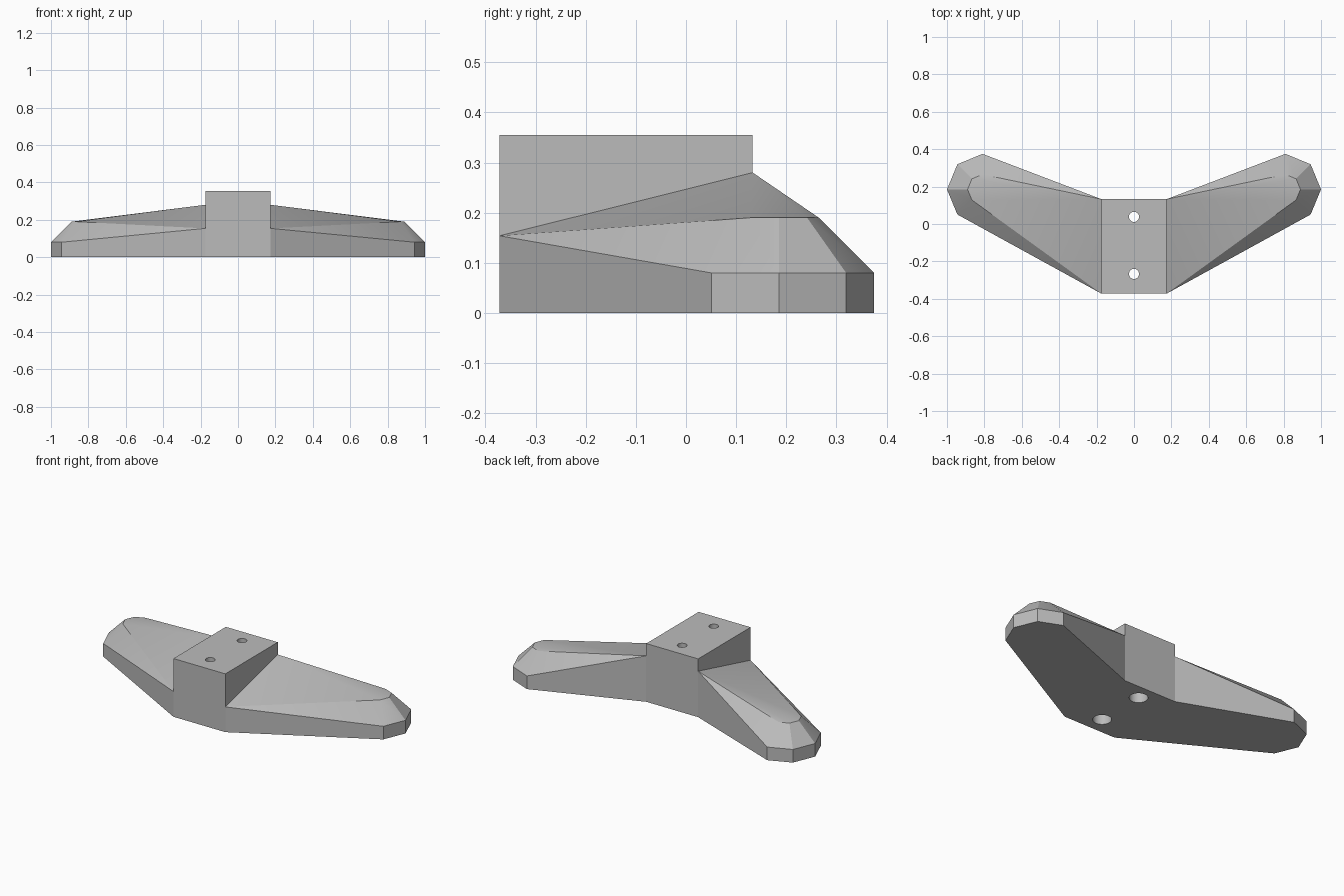
import bpy, bmesh
from math import cos, sin, radians

cube = bpy.data.objects.get("Cube")
if cube:
    bpy.data.objects.remove(cube, do_unlink=True)

# Single grey plastic
grey = bpy.data.materials.new("plain grey")
grey.use_nodes = True
colour = (0.5, 0.5, 0.5, 1)
grey.diffuse_color = colour
grey.node_tree.nodes["Principled BSDF"].inputs["Base Color"].default_value = colour

HALF, FRONT, BACK, TOP = 0.175, -0.372, 0.133, 0.355


def hull_object(name, points):
    """Convex solid around the given points."""
    bm = bmesh.new()
    for p in points:
        bm.verts.new(p)
    bmesh.ops.convex_hull(bm, input=bm.verts)
    bmesh.ops.dissolve_limit(bm, angle_limit=radians(0.5), verts=bm.verts, edges=bm.edges)
    bmesh.ops.recalc_face_normals(bm, faces=bm.faces)
    mesh = bpy.data.meshes.new(name)
    bm.to_mesh(mesh)
    bm.free()
    obj = bpy.data.objects.new(name, mesh)
    bpy.context.collection.objects.link(obj)
    mesh.materials.append(grey)
    return obj


def tip_ring(radius, z, side):
    """Outer half of an octagon that rounds off the wing tip."""
    angles = [radians(a) for a in (-45, 0, 45, 90)]
    return [(side * (0.81 + radius * cos(a)), 0.185 + radius * sin(a), z) for a in angles]


# Swept wings, blending from a tall sloped root to a low bevelled tip
wings = []
for side, name in ((1, "left_wing"), (-1, "right_wing")):
    x = side * HALF
    root = [(x, FRONT, 0), (x, BACK, 0), (x, FRONT, 0.154), (x, BACK, 0.28)]
    tip = tip_ring(0.19, 0, side) + tip_ring(0.19, 0.08, side) + tip_ring(0.08, 0.19, side)
    wings.append(hull_object(name, root + tip))

# Central block
block = hull_object("center_block", [(x, y, z) for x in (-HALF, HALF)
                                     for y in (FRONT, BACK) for z in (0, TOP)])


# Counterbored screw holes through the block
def cut_hole(name, y, radius, z0, z1):
    bpy.ops.mesh.primitive_cylinder_add(vertices=32, radius=radius, depth=z1 - z0,
                                        location=(0, y, (z0 + z1) / 2))
    cutter = bpy.context.object
    cutter.name = name
    cutter.data.materials.append(grey)
    cutter.hide_render = True
    mod = block.modifiers.new(name, 'BOOLEAN')
    mod.operation, mod.solver, mod.object = 'DIFFERENCE', 'EXACT', cutter
    bpy.context.view_layer.objects.active = block
    bpy.ops.object.modifier_apply(modifier=name)
    bpy.data.objects.remove(cutter, do_unlink=True)


for y in (0.038, -0.267):
    cut_hole("screw_hole", y, 0.027, -0.1, 0.5)
    cut_hole("screw_head_recess", y, 0.051, -0.1, 0.2)

# Smooth shading with sharp edges kept
bpy.ops.object.select_all(action='DESELECT')
for obj in wings + [block]:
    obj.select_set(True)
bpy.context.view_layer.objects.active = block
bpy.ops.object.shade_smooth_by_angle(angle=radians(30))
